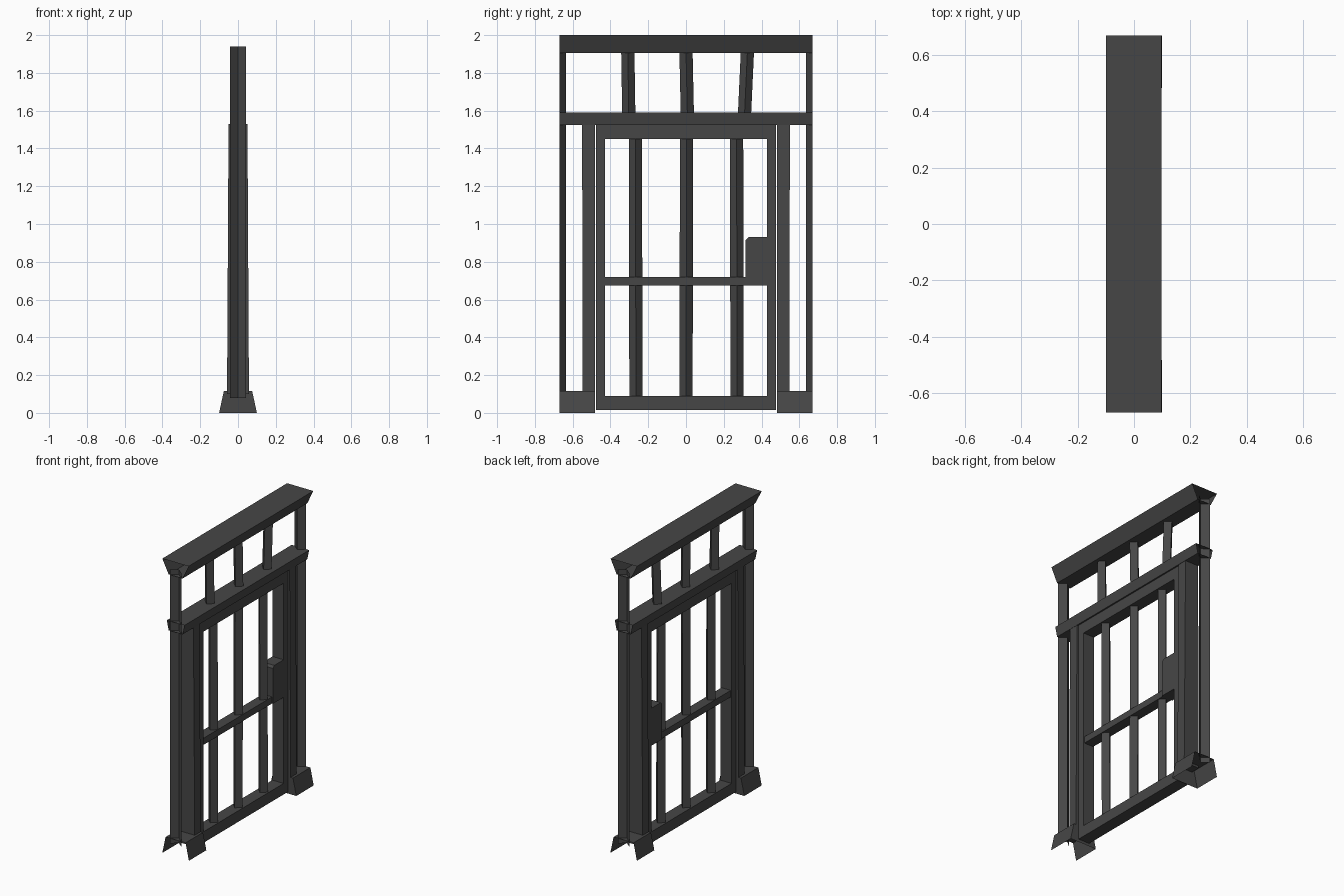
import bpy, bmesh
from mathutils import Vector

if "Cube" in bpy.data.objects:
    bpy.data.objects.remove(bpy.data.objects["Cube"])

iron = bpy.data.materials.new("dark_iron_grey")
iron.diffuse_color = (0.062, 0.062, 0.062, 1)
iron.use_nodes = True
iron.node_tree.nodes["Principled BSDF"].inputs["Base Color"].default_value = iron.diffuse_color


def loft(name, ring_a, ring_b, cap_a=True, cap_b=True, skip=()):
    """Convex solid between two matching rings; caps and single sides may be left open."""
    bm = bmesh.new()
    a = [bm.verts.new(p) for p in ring_a]
    b = [bm.verts.new(p) for p in ring_b]
    n = len(a)
    for i in range(n):
        if i not in skip:
            j = (i + 1) % n
            bm.faces.new((a[i], a[j], b[j], b[i]))
    if cap_a:
        bm.faces.new(a)
    if cap_b:
        bm.faces.new(b)
    # outward normals for convex, possibly open, shapes
    mid = sum((v.co for v in bm.verts), Vector()) / len(bm.verts)
    bm.normal_update()
    for f in bm.faces:
        if f.normal.dot(f.calc_center_median() - mid) < 0:
            f.normal_flip()
    me = bpy.data.meshes.new(name)
    bm.to_mesh(me)
    bm.free()
    me.materials.append(iron)
    ob = bpy.data.objects.new(name, me)
    bpy.context.collection.objects.link(ob)
    return ob


def along_y(name, profile, y0, y1, cap0=True, cap1=True, skip=()):
    return loft(name, [(x, y0, z) for x, z in profile],
                [(x, y1, z) for x, z in profile], cap0, cap1, skip)


def box(name, hx, y0, y1, z0, z1):
    return along_y(name, [(-hx, z0), (hx, z0), (hx, z1), (-hx, z1)], y0, y1)


def bar(name, y0, z0, y1, z1, r=0.035):
    """Diamond section bar, slightly leaning."""
    def ring(y, z):
        return [(r, y, z), (0, y + r, z), (-r, y, z), (0, y - r, z)]
    return loft(name, ring(y0, z0), ring(y1, z1), False, False)


# Top and middle beams, open at both ends
along_y("top_beam", [(-0.052, 1.905), (0.052, 1.905), (0.097, 2.0), (-0.1, 2.0)],
        -0.67, 0.67, False, False)
along_y("middle_beam", [(-0.052, 1.525), (0.052, 1.525), (0.066, 1.59), (-0.066, 1.59)],
        -0.67, 0.67, False, False)

# Both ends: half posts, feet and door jambs
for s, side in ((-1, "left"), (1, "right")):
    def half(z):
        return [(-0.043, s * 0.67, z), (0, s * 0.635, z), (0.043, s * 0.67, z)]
    loft(side + "_half_post", half(0.08), half(1.94), False, False, skip=(2,))
    along_y(side + "_foot", [(-0.1, 0), (0.1, 0), (0.075, 0.115), (-0.075, 0.115)],
            s * 0.483, s * 0.67, True, False, skip=(0,))

    def jamb(hx, z, outer):
        return [(-hx, s * 0.483, z), (hx, s * 0.483, z), (hx, s * outer, z), (-hx, s * outer, z)]
    loft(side + "_jamb", jamb(0.058, 0.1, 0.547), jamb(0.05, 1.53, 0.55))

    # Door stile
    box(side + "_door_stile", 0.042, *sorted((s * 0.43, s * 0.477)), 0.015, 1.53)

# Door rails
box("door_bottom_rail", 0.042, -0.43, 0.43, 0.015, 0.09)
box("door_top_rail", 0.042, -0.43, 0.43, 1.45, 1.53)
box("door_cross_rail", 0.035, -0.43, 0.43, 0.675, 0.72)

# Lock box with a clipped corner
lock = [(0.43, 0.675), (0.43, 0.93), (0.33, 0.93), (0.315, 0.915), (0.315, 0.675)]
loft("lock_box", [(-0.042, y, z) for y, z in lock], [(0.042, y, z) for y, z in lock])

# Door bars and transom bars
for i, (y0, y1) in enumerate(((-0.265, -0.268), (0.0, 0.003), (0.27, 0.268))):
    bar(f"door_bar_{i + 1}", y0, 0.085, y1, 1.455)
for i, (y0, y1) in enumerate(((-0.303, -0.308), (0.007, 0.0), (0.31, 0.325))):
    bar(f"transom_bar_{i + 1}", y0, 1.585, y1, 1.91)
